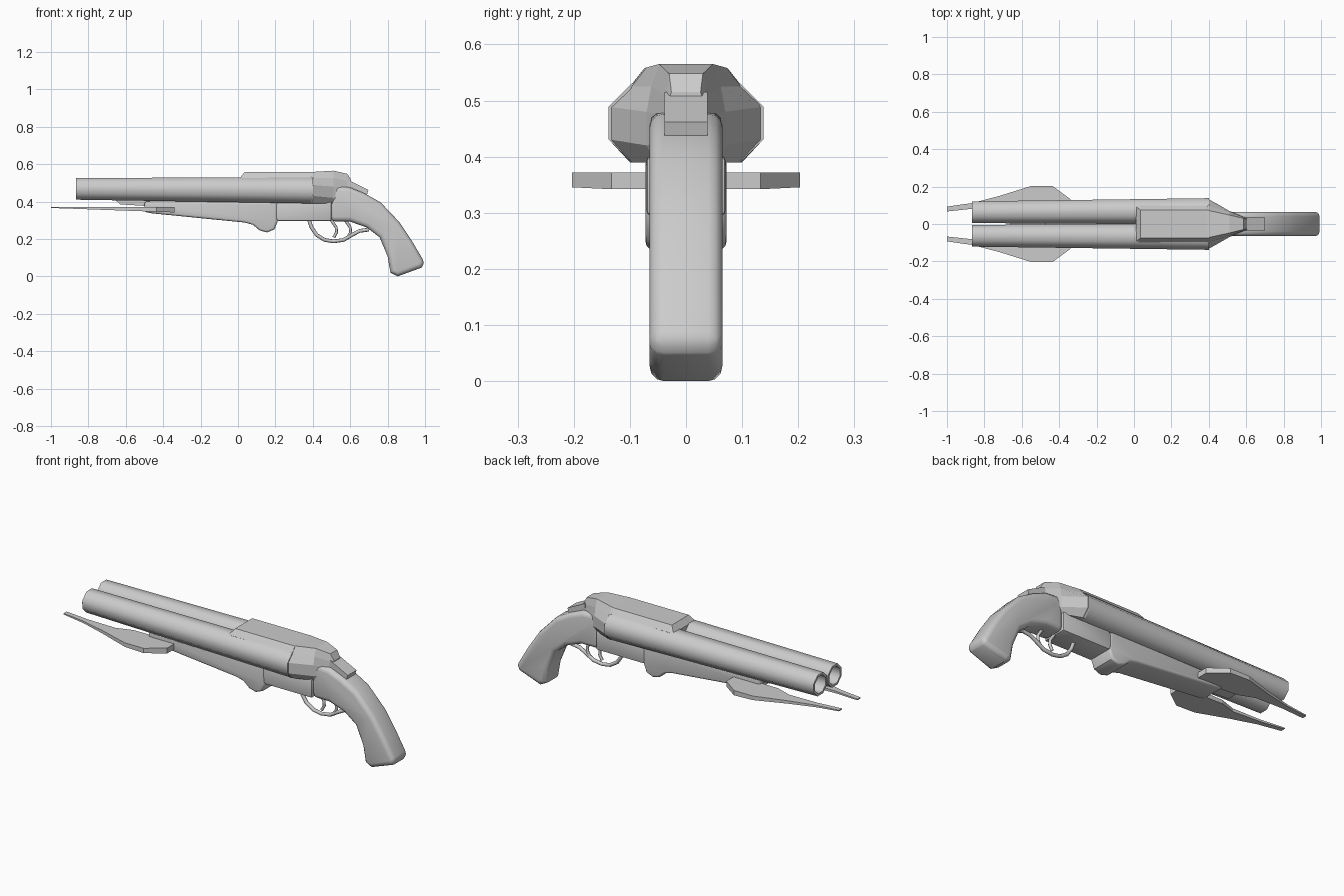
import bpy, bmesh, math

cube = bpy.data.objects.get("Cube")
if cube:
    bpy.data.objects.remove(cube, do_unlink=True)

grey = bpy.data.materials.new("plain_grey")
grey.use_nodes = True
grey.diffuse_color = (0.6, 0.6, 0.6, 1)
grey.node_tree.nodes["Principled BSDF"].inputs["Base Color"].default_value = (0.6, 0.6, 0.6, 1)


def finish(ob, angle, bevel=0, segments=3):
    """Give the part its material, rounded edges and shading."""
    ob.data.materials.append(grey)
    if bevel:
        mod = ob.modifiers.new("rounding", 'BEVEL')
        mod.width, mod.segments = bevel, segments
        mod.limit_method = 'ANGLE'
        mod.angle_limit = math.radians(62)
        mod.use_clamp_overlap = False
    bpy.ops.object.select_all(action='DESELECT')
    ob.select_set(True)
    bpy.context.view_layer.objects.active = ob
    if bevel:
        bpy.ops.object.modifier_apply(modifier="rounding")
    if angle:
        bpy.ops.object.shade_smooth_by_angle(angle=math.radians(angle))
    return ob


def loft(name, rings, angle=0, bevel=0, segments=3):
    """Skin a run of equal-length rings and cap both ends."""
    bm = bmesh.new()
    loops = [[bm.verts.new(p) for p in ring] for ring in rings]
    n = len(loops[0])
    for a, b in zip(loops, loops[1:]):
        for i in range(n):
            j = (i + 1) % n
            bm.faces.new((a[i], a[j], b[j], b[i]))
    bm.faces.new(loops[0][::-1])
    bm.faces.new(loops[-1])
    bmesh.ops.recalc_face_normals(bm, faces=bm.faces)
    mesh = bpy.data.meshes.new(name)
    bm.to_mesh(mesh)
    bm.free()
    ob = bpy.data.objects.new(name, mesh)
    bpy.context.collection.objects.link(ob)
    return finish(ob, angle, bevel, segments)


def side_prism(name, profile, half, **kw):
    """Extrude an x-z profile evenly to both sides."""
    return loft(name, [[(x, y, z) for x, z in profile] for y in (-half, half)], **kw)


def section(x, half_profile):
    """Mirror half a y-z outline into a full cross-section."""
    right = [(x, y, z) for y, z in half_profile]
    return right + [(x, -y, z) for y, z in half_profile[::-1]]


def octagon(x, y, z, apothem):
    r = apothem / math.cos(math.pi / 8)
    return [(x, y + r * math.cos(a), z + r * math.sin(a))
            for a in [math.pi / 8 * (2 * i + 1) for i in range(8)]]


def rod(name, points, radius):
    """Bend a thin round rod along an x-z path."""
    curve = bpy.data.curves.new(name, 'CURVE')
    curve.dimensions = '3D'
    curve.bevel_depth, curve.bevel_resolution = radius, 2
    curve.use_fill_caps = True
    spline = curve.splines.new('POLY')
    spline.points.add(len(points) - 1)
    for p, (x, z) in zip(spline.points, points):
        p.co = (x, 0, z, 1)
    ob = bpy.data.objects.new(name, curve)
    bpy.context.collection.objects.link(ob)
    bpy.ops.object.select_all(action='DESELECT')
    ob.select_set(True)
    bpy.context.view_layer.objects.active = ob
    bpy.ops.object.convert(target='MESH')
    return finish(bpy.context.object, 50)


blade_outline = [(-1, .093), (-.865, .112), (-.72, .15), (-.55, .203), (-.435, .203),
                 (-.34, .133), (-.34, .05), (-.6, .055), (-.69, .085), (-.86, .082), (-1, .067)]

for side, s in (("left", 1), ("right", -1)):
    # Hollow tapered barrels
    loft(f"{side}_barrel", [octagon(.4, s * .068, .46, .07),
                            octagon(-.865, s * .063, .468, .058),
                            octagon(-.865, s * .063, .468, .046),
                            octagon(-.45, s * .063, .468, .046)], angle=50)
    # Side blades, thinning toward the tip
    loft(f"{side}_blade", [[(x, s * y, .342 - (x + .34) * .036) for x, y in blade_outline],
                           [(x, s * y, .372) for x, y in blade_outline]])

# Breech block narrowing toward the grip
loft("breech", [
    section(.39, [(.1, .39), (.138, .431), (.138, .489), (.1, .525), (.074, .558)]),
    section(.51, [(.055, .39), (.07, .42), (.07, .48), (.062, .525), (.048, .565)]),
    section(.585, [(.03, .4), (.038, .43), (.038, .47), (.036, .51), (.03, .548)]),
    section(.605, [(.03, .4), (.036, .43), (.036, .46), (.034, .49), (.026, .515)])])

# Raised top plate with sloping front and sides
loft("top_plate", [
    section(.01, [(.098, .5), (.098, .524), (.094, .526)]),
    section(.035, [(.098, .5), (.098, .526), (.074, .558)]),
    section(.4, [(.098, .5), (.098, .526), (.074, .558)])])

# Opening lever behind the breech
side_prism("lever", [(.59, .515), (.605, .508), (.697, .462), (.69, .438), (.59, .48)], .038)

# Pistol grip
side_prism("grip", [
    (.495, .294), (.495, .45), (.53, .482), (.596, .476), (.676, .444), (.762, .396),
    (.864, .289), (.928, .193), (1, .07), (.98, .046), (.853, 0), (.815, .02),
    (.8, .107), (.757, .209), (.687, .262), (.596, .294)],
    .065, angle=35, bevel=.025)

# Receiver
side_prism("receiver", [(.2, .31), (.2, .38), (.22, .4), (.5, .4), (.5, .296), (.215, .296)],
           .07, angle=40, bevel=.006, segments=2)

# Fore-end with a rounded hinge bulge
side_prism("fore_end", [
    (-.5, .4), (-.5, .345), (-.46, .337), (.035, .288), (.08, .276), (.115, .246), (.155, .235),
    (.195, .251), (.212, .294), (.212, .39), (.19, .4)],
    .072, angle=40, bevel=.012)

# Lug under the barrels ahead of the fore-end
side_prism("front_lug", [(-.66, .412), (-.63, .385), (-.47, .375), (-.47, .412)], .045)

# Trigger guard and twin triggers
rod("trigger_guard", [(.38, .3), (.393, .262), (.42, .222), (.463, .195), (.51, .187),
                      (.565, .195), (.61, .222), (.65, .243), (.7, .25)], .01)
for name, x in (("front_trigger", .5), ("rear_trigger", .575)):
    rod(name, [(x, .3), (x + .025, .262), (x + .027, .235), (x + .012, .208)], .008)
